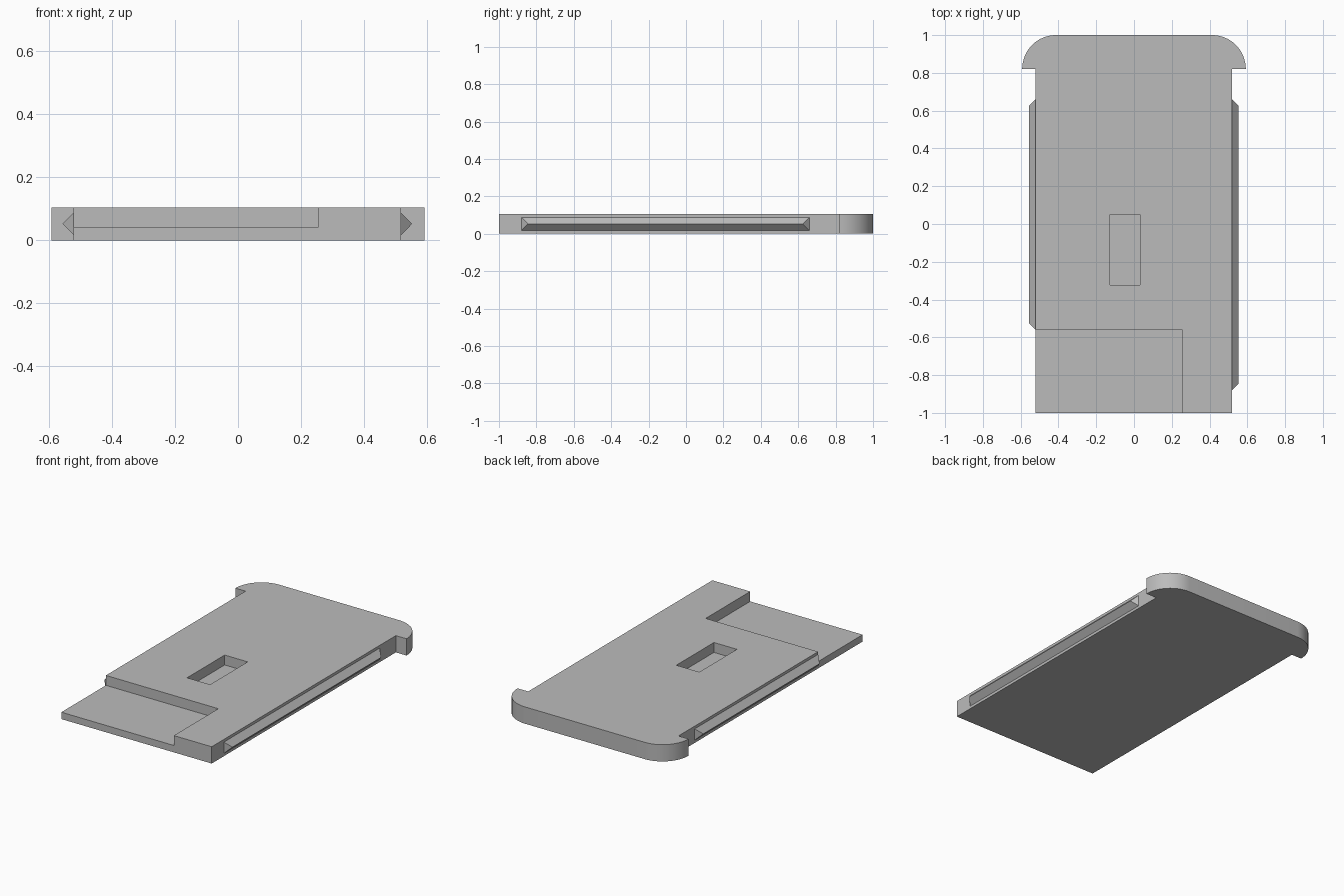
import bpy, bmesh, math

cube = bpy.data.objects.get("Cube")
if cube:
    bpy.data.objects.remove(cube, do_unlink=True)

grey = bpy.data.materials.new("plain grey")
grey.use_nodes = True
colour = (0.5, 0.5, 0.5, 1)
grey.diffuse_color = colour
grey.node_tree.nodes["Principled BSDF"].inputs["Base Color"].default_value = colour

HEIGHT = 0.105
LEFT, RIGHT = 0.518, -0.522      # body sides
HEAD_Y, HEAD_X = 0.82, 0.592     # flanged end
RADIUS = 0.178


def finish(name, bm):
    bmesh.ops.recalc_face_normals(bm, faces=bm.faces)
    mesh = bpy.data.meshes.new(name)
    bm.to_mesh(mesh)
    bm.free()
    mesh.materials.append(grey)
    ob = bpy.data.objects.new(name, mesh)
    bpy.context.collection.objects.link(ob)
    return ob


def prism(name, outline, z0, z1):
    bm = bmesh.new()
    face = bm.faces.new([bm.verts.new((x, y, z0)) for x, y in outline])
    top = bmesh.ops.extrude_face_region(bm, geom=[face])["geom"]
    verts = [v for v in top if isinstance(v, bmesh.types.BMVert)]
    bmesh.ops.translate(bm, verts=verts, vec=(0, 0, z1 - z0))
    return finish(name, bm)


def cut(target, name, x0, x1, y0, y1, z0):
    cutter = prism(name, [(x0, y0), (x1, y0), (x1, y1), (x0, y1)], z0, HEIGHT + 0.1)
    cutter.hide_render = True
    cutter.hide_set(True)
    cutter.display_type = "WIRE"
    mod = target.modifiers.new(name, "BOOLEAN")
    mod.object = cutter
    mod.operation = "DIFFERENCE"
    mod.solver = "EXACT"


def ridge(name, side, x, y0, y1):
    """Triangular side rail with chamfered ends."""
    depth, low, high = 0.035, 0.017, 0.088
    mid = (low + high) / 2
    tip = x + side * depth
    bm = bmesh.new()
    a, b, c, d = [bm.verts.new((x, y, z)) for y in (y0, y1) for z in (low, high)]
    e, f = [bm.verts.new((tip, y, mid)) for y in (y0 + depth, y1 - depth)]
    for loop in ((a, c, d, b), (a, e, f, c), (b, d, f, e), (a, b, e), (c, f, d)):
        bm.faces.new(loop)
    return finish(name, bm)


# Body with a rounded, flanged end
arc = [math.radians(90 * i / 16) for i in range(17)]
right_corner = [(HEAD_X - RADIUS + RADIUS * math.cos(t), HEAD_Y + (1 - HEAD_Y) * math.sin(t)) for t in arc]
left_corner = [(-x, y) for x, y in reversed(right_corner)]
outline = [(RIGHT, -1), (LEFT, -1), (LEFT, HEAD_Y)] + right_corner + left_corner + [(RIGHT, HEAD_Y)]
body = prism("body_plate", outline, 0, HEIGHT)

# Stepped front corner and the small pocket
cut(body, "step_cutter", -0.7, 0.256, -1.2, -0.56, 0.043)
cut(body, "pocket_cutter", -0.127, 0.032, -0.322, 0.05, 0.043)

bpy.context.view_layer.objects.active = body
body.select_set(True)
bpy.ops.object.shade_smooth_by_angle(angle=math.radians(30))

# Side rails
ridge("left_rail", 1, LEFT, -0.88, 0.66)
ridge("right_rail", -1, RIGHT, -0.56, 0.66)
